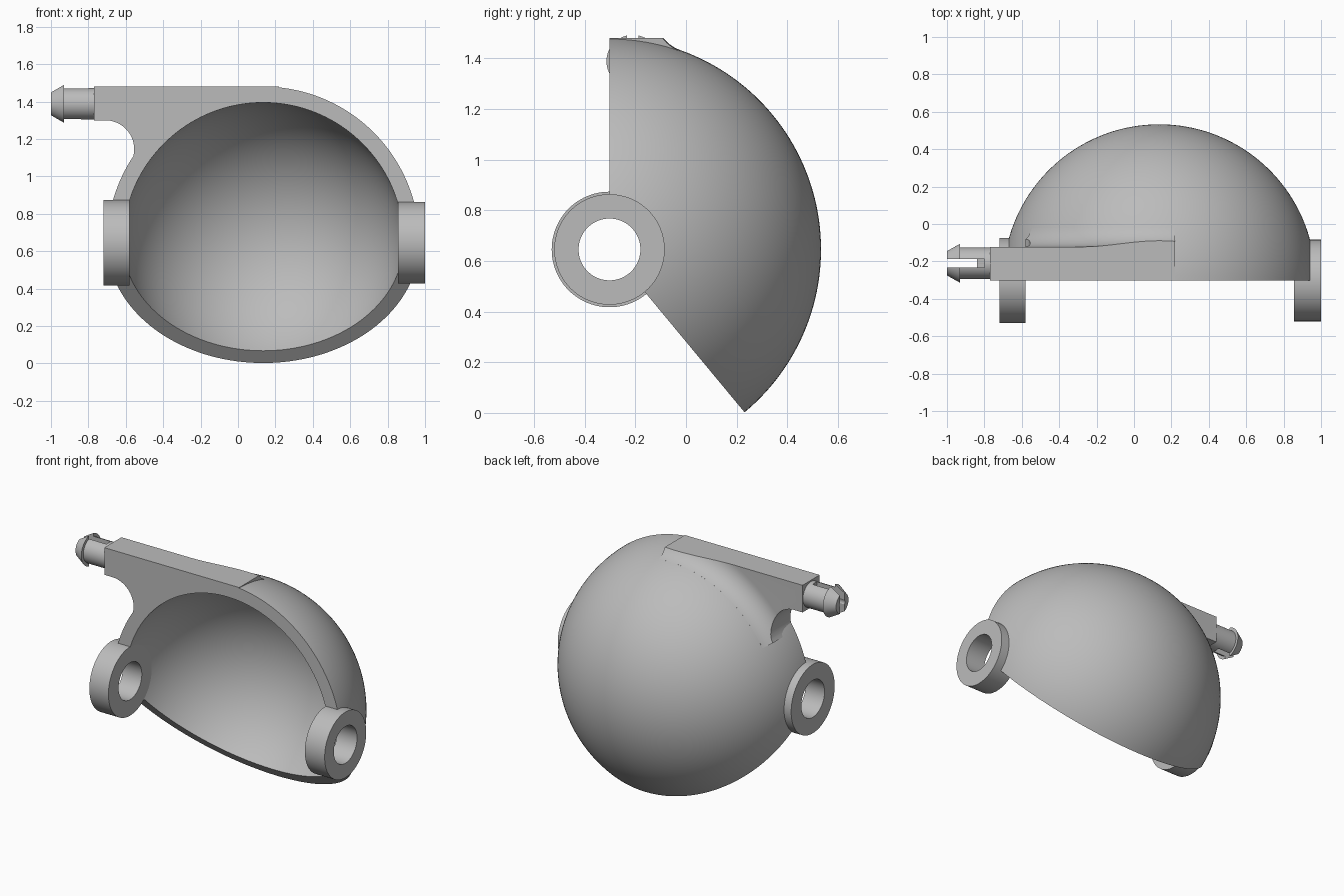
import bpy, bmesh
from math import pi, sin, cos, asin, sqrt, atan2, radians
from mathutils import Vector

cube = bpy.data.objects.get("Cube")
if cube:
    bpy.data.objects.remove(cube, do_unlink=True)

X, Y, Z = Vector((1, 0, 0)), Vector((0, 1, 0)), Vector((0, 0, 1))
CENTRE = Vector((0.135, -0.302, 0.645))
R_OUT, R_IN = 0.835, 0.75
TOP = CENTRE.z + R_OUT

grey = bpy.data.materials.new("plain grey")
grey.use_nodes = True
grey.diffuse_color = (0.5, 0.5, 0.5, 1)
grey.node_tree.nodes["Principled BSDF"].inputs["Base Color"].default_value = (0.5, 0.5, 0.5, 1)


def finish(name, bm):
    bmesh.ops.recalc_face_normals(bm, faces=bm.faces)
    mesh = bpy.data.meshes.new(name)
    bm.to_mesh(mesh)
    bm.free()
    mesh.materials.append(grey)
    obj = bpy.data.objects.new(name, mesh)
    bpy.context.collection.objects.link(obj)
    return obj


def revolve(name, profile, centre, axis, start, turn=2 * pi, steps=96):
    """Sweep a closed (along axis, radius) profile about an axis."""
    bm = bmesh.new()
    side = axis.cross(start)
    full = turn > 6.28
    rings = []
    for i in range(steps if full else steps + 1):
        t = turn * i / steps
        out = start * cos(t) + side * sin(t)
        rings.append([bm.verts.new(centre + axis * a + out * r) for a, r in profile])
    n = len(profile)
    for i in range(steps):
        p, q = rings[i], rings[(i + 1) % len(rings)]
        for j in range(n):
            k = (j + 1) % n
            bm.faces.new((p[j], p[k], q[k], q[j]))
    if not full:
        bm.faces.new(rings[0])
        bm.faces.new(rings[-1])
    return finish(name, bm)


def extrude_y(name, outline, y0, y1):
    bm = bmesh.new()
    face = bm.faces.new([bm.verts.new((x, y0, z)) for x, z in outline])
    moved = bmesh.ops.extrude_face_region(bm, geom=[face])["geom"]
    bmesh.ops.translate(bm, vec=(0, y1 - y0, 0),
                        verts=[v for v in moved if isinstance(v, bmesh.types.BMVert)])
    return finish(name, bm)


def box(name, low, high):
    return extrude_y(name, [(low[0], low[2]), (high[0], low[2]),
                            (high[0], high[2]), (low[0], high[2])], low[1], high[1])


def select(obj):
    bpy.ops.object.select_all(action="DESELECT")
    obj.select_set(True)
    bpy.context.view_layer.objects.active = obj


def boolean(obj, cutter, operation):
    mod = obj.modifiers.new("cut", "BOOLEAN")
    mod.operation, mod.object, mod.solver = operation, cutter, "EXACT"
    select(obj)
    bpy.ops.object.modifier_apply(modifier=mod.name)
    bpy.data.objects.remove(cutter, do_unlink=True)


def smooth(obj):
    select(obj)
    bpy.ops.object.shade_smooth_by_angle(angle=radians(30))


# Hollow dome: a wedge of a thick sphere swept about the hinge axis
def half_circle(radius, steps=64):
    first = asin(0.17 / radius)
    angles = [first + (pi - 2 * first) * i / steps for i in range(steps + 1)]
    return [(radius * cos(a), radius * sin(a)) for a in angles]


turn = pi / 2 + atan2(0.645, 0.535)
dome = revolve("dome_shell", half_circle(R_OUT) + half_circle(R_IN)[::-1],
               CENTRE, -X, Z, turn, 72)
smooth(dome)

# Hinge rings at both ends of the axis
for name, x0, x1, radius in (("right_hinge_ring", -0.72, -0.58, 0.228),
                             ("left_hinge_ring", 0.855, 1.0, 0.218)):
    smooth(revolve(name, [(x0, 0.122), (x1, 0.122), (x1, radius), (x0, radius)],
                   Vector((0, CENTRE.y, CENTRE.z)), X, Z))

# Arm: flat plate blended into the dome, trimmed to its front outline
BLEND, THICK = 0.15, 0.18
ball_y = THICK + BLEND
ball_r = sqrt((R_OUT + BLEND) ** 2 - ball_y ** 2)
sweep = atan2(ball_r, ball_y)
section = [(0, 0.775), (0, 1.4), (THICK, 1.4)]
for i in range(13):
    a = sweep * i / 12
    section.append((ball_y - BLEND * cos(a), ball_r - BLEND * sin(a)))
section.append((section[-1][0], 0.765))
arm = revolve("arm", section, CENTRE, Y, Z, steps=192)
outline = [(-0.77, 1.30), (-0.77, TOP), (0.22, TOP), (CENTRE.x, CENTRE.z)]
for i in range(25):
    a = radians(-33 + 123 * i / 24)
    outline.append((-0.71 + 0.155 * cos(a), 1.145 + 0.155 * sin(a)))
boolean(arm, extrude_y("arm_outline", outline, -0.5, 0.1), "INTERSECT")
smooth(arm)

# Split snap peg with barbed head
PEG = Vector((0, -0.21, 1.388))
peg = revolve("snap_peg", [(-0.75, 0.001), (-0.75, 0.084), (-0.93, 0.084), (-0.93, 0.104),
                           (-1.0, 0.065), (-1.0, 0.028), (-0.84, 0.028), (-0.84, 0.001)],
              PEG, X, Z, steps=64)
boolean(peg, box("slot", (-1.1, -0.233, 1.2), (-0.84, -0.187, 1.6)), "DIFFERENCE")
boolean(peg, box("slot_step", (-0.9, -0.233, 1.388), (-0.8, -0.187, 1.6)), "DIFFERENCE")
smooth(peg)
